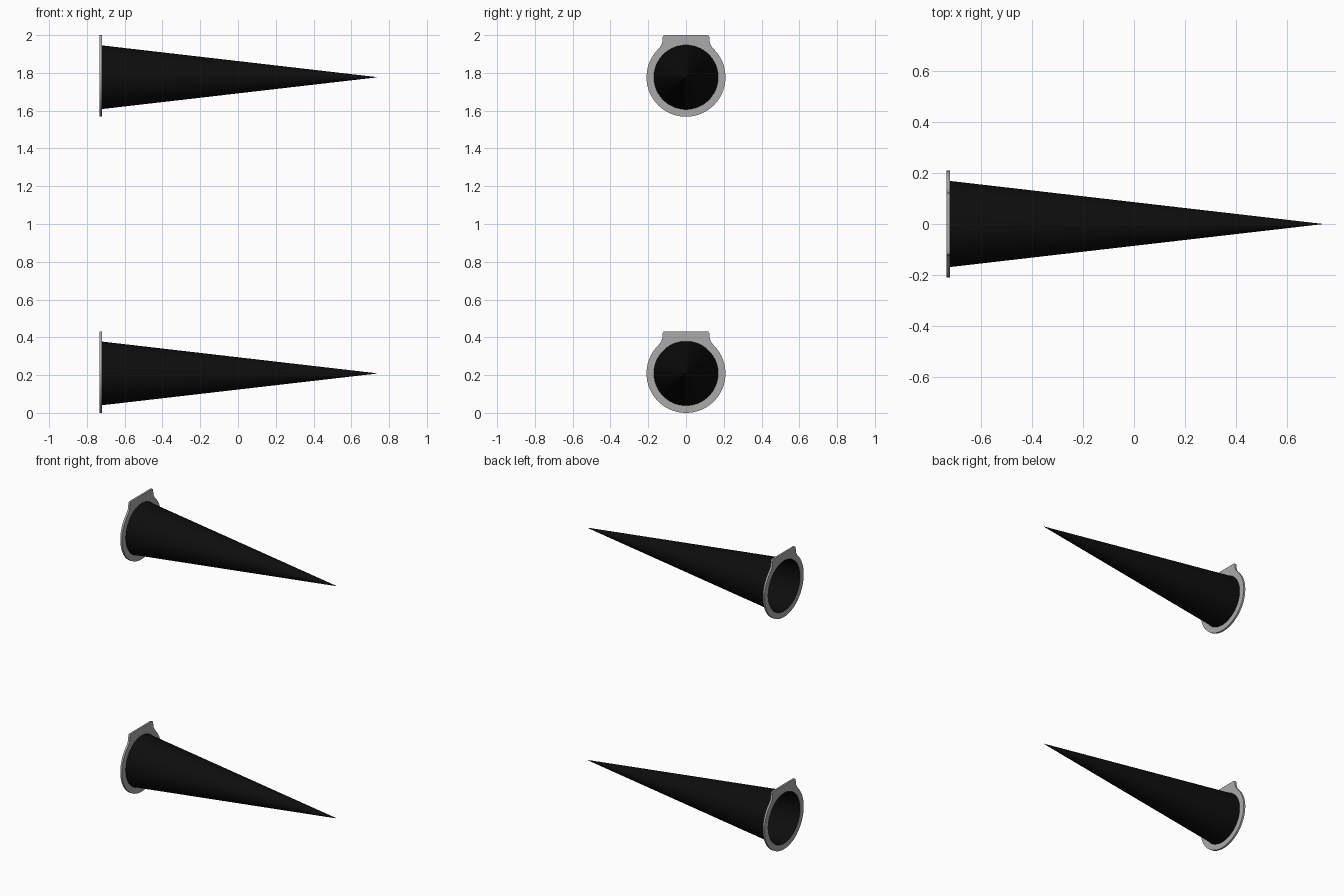
import bpy, bmesh
from math import sin, cos, radians, hypot

cube = bpy.data.objects.get("Cube")
if cube:
    bpy.data.objects.remove(cube, do_unlink=True)

BACK, FRONT, TIP = -0.733, -0.72, 0.733
RING_R, HOLE_R, TIP_R = 0.209, 0.17, 0.001
CENTRES = {"lower": 0.209, "upper": 1.777}


def material(name, value):
    mat = bpy.data.materials.new(name)
    mat.use_nodes = True
    colour = (value, value, value, 1)
    mat.diffuse_color = colour
    bsdf = mat.node_tree.nodes["Principled BSDF"]
    bsdf.inputs["Base Color"].default_value = colour
    bsdf.inputs["Roughness"].default_value = 0.6
    return mat


black = material("black", 0.004)
grey = material("light grey", 0.4)


def collar_outline():
    """Round collar with a flat-topped tab, as (y, z) points about its centre."""
    side = [(0.110, 0.223), (0.118, 0.221), (0.123, 0.214), (0.125, 0.190),
            (0.129, 0.174), (0.138, 0.159)]
    top = [(-0.11 + 0.22 * i / 12, 0.223) for i in range(1, 12)]
    arc = [radians(46 + 268 * i / 60) for i in range(61)]
    round_part = [(RING_R * sin(a), RING_R * cos(a)) for a in arc]
    return top + side + round_part + [(-y, z) for y, z in reversed(side)]


def circle(points, radius):
    """Points on a circle, in the same directions as the given points."""
    return [(y * radius / hypot(y, z), z * radius / hypot(y, z)) for y, z in points]


def skin(name, loops, mat, z, closed=False):
    """Join (x, outline) loops in order with quads."""
    bm = bmesh.new()
    rings = [[bm.verts.new((x, a, b)) for a, b in pts] for x, pts in loops]
    pairs = list(zip(rings, rings[1:]))
    if closed:
        pairs.append((rings[-1], rings[0]))
    for r, s in pairs:
        for i in range(len(r)):
            j = (i + 1) % len(r)
            bm.faces.new((r[i], r[j], s[j], s[i]))
    if not closed:
        bm.faces.new(rings[-1])
    bmesh.ops.recalc_face_normals(bm, faces=bm.faces)
    mesh = bpy.data.meshes.new(name)
    bm.to_mesh(mesh)
    bm.free()
    mesh.materials.append(mat)
    obj = bpy.data.objects.new(name, mesh)
    obj.location.z = z
    bpy.context.collection.objects.link(obj)
    bpy.ops.object.select_all(action='DESELECT')
    obj.select_set(True)
    bpy.context.view_layer.objects.active = obj
    bpy.ops.object.shade_smooth_by_angle(angle=radians(30))
    return obj


outline = collar_outline()
hole = circle(outline, HOLE_R)
tip = circle(outline, TIP_R)

for level, z in CENTRES.items():
    # Thin mounting collar with a round hole
    skin(level + "_collar", [(BACK, hole), (BACK, outline), (FRONT, outline), (FRONT, hole)],
         grey, z, closed=True)
    # Hollow spike, open at the collar
    skin(level + "_cone", [(BACK, hole), (TIP, tip)], black, z)
